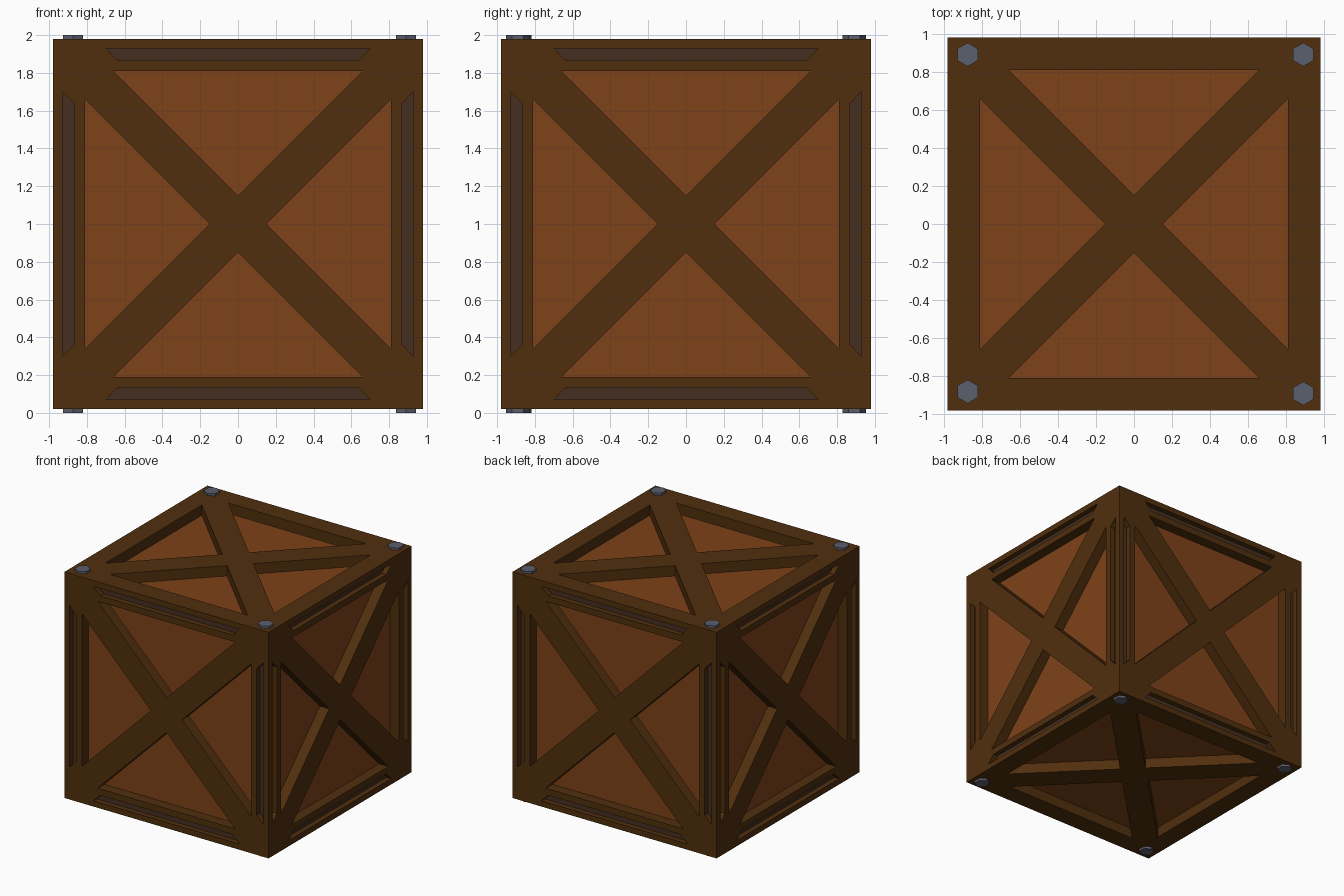
import bpy, bmesh
from math import pi
from mathutils import Matrix, Vector

if "Cube" in bpy.data.objects:
    bpy.data.objects.remove(bpy.data.objects["Cube"])

H = 0.98             # half size of the crate
RECESS, SLOT = 0.09, 0.045


def material(name, rgb):
    m = bpy.data.materials.new(name)
    m.diffuse_color = (*rgb, 1)
    m.use_nodes = True
    m.node_tree.nodes["Principled BSDF"].inputs["Base Color"].default_value = m.diffuse_color
    return m


FRAME = material("dark_wood", (0.082, 0.028, 0.004))
PANEL = material("panel_wood", (0.21, 0.054, 0.009))
GROOVE = material("groove_wood", (0.06, 0.028, 0.014))
STEEL = material("bolt_steel", (0.105, 0.115, 0.15))


def finish(bm, name, mats):
    bmesh.ops.remove_doubles(bm, verts=bm.verts, dist=1e-5)
    bmesh.ops.recalc_face_normals(bm, faces=bm.faces)
    me = bpy.data.meshes.new(name)
    bm.to_mesh(me)
    bm.free()
    for m in mats:
        me.materials.append(m)
    ob = bpy.data.objects.new(name, me)
    bpy.context.collection.objects.link(ob)
    return ob


def around(points):
    """The outline repeated at four quarter turns."""
    for k in range(4):
        r = Matrix.Rotation(k * pi / 2, 2)
        yield [r @ Vector(p) for p in points]


TRIANGLE = [(-0.66, 0.81), (0, 0.15), (0.66, 0.81)]
TRAPEZOID = [(-0.70, 0.93), (-0.635, 0.865), (0.635, 0.865), (0.70, 0.93)]


def add_side(bm, mat, slotted):
    """One crate face: braced frame with sunken panels and edge grooves."""
    def loop(pts, z):
        return [bm.verts.new(mat @ Vector((p[0], p[1], z))) for p in pts]

    def edges(vs):
        return [bm.edges.new((vs[i - 1], vs[i])) for i in range(len(vs))]

    rim = edges(loop([(-H, -H), (H, -H), (H, H), (-H, H)], H))
    holes = [(p, RECESS, 1) for p in around(TRIANGLE)]
    if slotted:
        holes += [(p, SLOT, 2) for p in around(TRAPEZOID)]
    tops = []
    for pts, depth, index in holes:
        top = loop(pts, H)
        rim += edges(top)
        tops.append((top, pts, depth, index))
    normal = mat.to_3x3() @ Vector((0, 0, 1))
    bmesh.ops.triangle_fill(bm, use_beauty=True, edges=rim, normal=normal)
    # walls and floors of the recesses
    for top, pts, depth, index in tops:
        low = loop(pts, H - depth)
        for i in range(len(top)):
            bm.faces.new((top[i - 1], top[i], low[i], low[i - 1]))
        bm.faces.new(low).material_index = index


# crate body
bm = bmesh.new()
up = Matrix.Translation((0, 0, 1))
for k in range(4):
    add_side(bm, up @ Matrix.Rotation(k * pi / 2, 4, 'Z') @ Matrix.Rotation(pi / 2, 4, 'X'), True)
add_side(bm, up, False)
add_side(bm, up @ Matrix.Rotation(pi, 4, 'X'), False)
finish(bm, "crate_body", [FRAME, PANEL, GROOVE])

# hexagonal corner bolts, top and bottom
CORNERS = [(-0.874, 0.89), (0.889, 0.89), (-0.874, -0.88), (0.889, -0.89)]
for side, z in (("top", 1.985), ("bottom", 0.015)):
    for i, (x, y) in enumerate(CORNERS):
        bm = bmesh.new()
        bmesh.ops.create_cone(bm, cap_ends=True, segments=6, radius1=0.062, radius2=0.062,
                              depth=0.03, matrix=Matrix.Translation((x, y, z)))
        finish(bm, f"{side}_bolt_{i + 1}", [STEEL])
